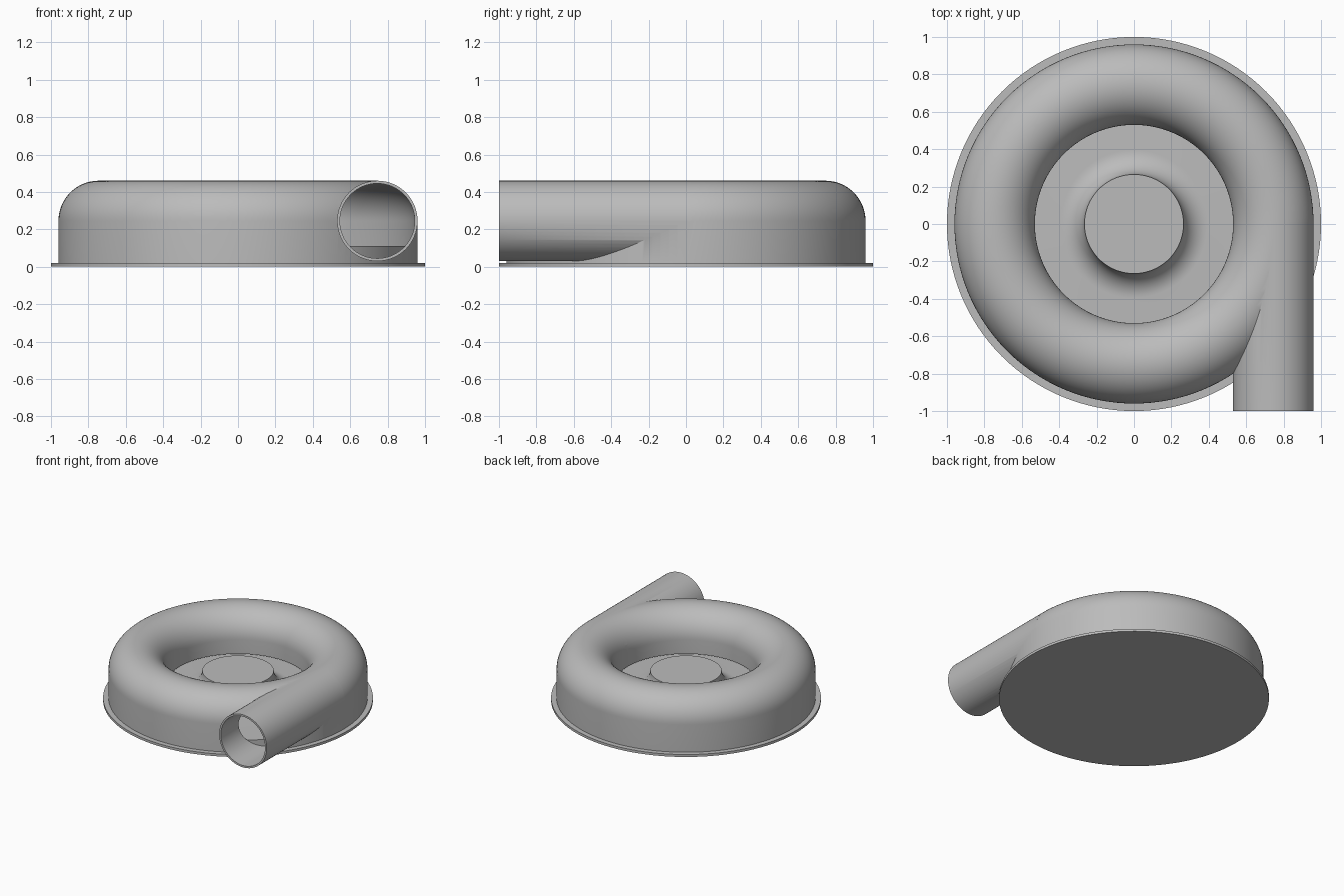
import bpy
import math
from math import sin, cos, pi, radians

cube = bpy.data.objects.get("Cube")
if cube:
    bpy.data.objects.remove(cube, do_unlink=True)

SEG = 128                  # steps around the main axis
RING, AXIS_Z = 0.745, 0.245  # centre of the scroll section
OUTER, BORE = 0.215, 0.2   # tube radii
FLOOR = 0.11               # raised floor inside the scroll

gray = bpy.data.materials.new("casing gray")
gray.use_nodes = True
color = (0.5, 0.5, 0.5, 1)
gray.diffuse_color = color
gray.node_tree.nodes["Principled BSDF"].inputs["Base Color"].default_value = color


def add_object(name, verts, faces):
    mesh = bpy.data.meshes.new(name)
    mesh.from_pydata(verts, [], faces)
    mesh.materials.append(gray)
    obj = bpy.data.objects.new(name, mesh)
    bpy.context.collection.objects.link(obj)
    return obj


def lathe(name, profile, closed):
    """Revolve (r, z) points, listed outward and up, around z."""
    n = len(profile)
    verts = [(r * cos(2 * pi * s / SEG), r * sin(2 * pi * s / SEG), z)
             for s in range(SEG) for r, z in profile]
    faces = []
    for s in range(SEG):
        a, b = s * n, (s + 1) % SEG * n
        for i in range(n if closed else n - 1):
            j = (i + 1) % n
            faces.append((a + i, b + i, b + j, a + j))
    if not closed:  # cap both ends of the profile
        faces.append([s * n for s in reversed(range(SEG))])
        faces.append([s * n + n - 1 for s in range(SEG)])
    return add_object(name, verts, faces)


def arch(radius, bottom_out, bottom_in):
    """Half-round section with straight legs."""
    arc = [(RING + radius * cos(pi * i / 32), AXIS_Z + radius * sin(pi * i / 32))
           for i in range(33)]
    return [(RING + radius, bottom_out)] + arc + [(RING - radius, bottom_in)]


def tube(name, radius, y0, y1):
    bpy.ops.mesh.primitive_cylinder_add(
        vertices=64, radius=radius, depth=y1 - y0,
        location=(RING, (y0 + y1) / 2, AXIS_Z), rotation=(radians(90), 0, 0))
    obj = bpy.context.object
    obj.name = name
    obj.data.materials.append(gray)
    return obj


def boolean(target, tool, operation):
    mod = target.modifiers.new(operation, 'BOOLEAN')
    mod.operation, mod.solver, mod.object = operation, 'EXACT', tool
    bpy.context.view_layer.objects.active = target
    bpy.ops.object.modifier_apply(modifier=mod.name)
    bpy.data.objects.remove(tool, do_unlink=True)


def smooth(obj):
    bpy.ops.object.select_all(action='DESELECT')
    obj.select_set(True)
    bpy.context.view_layer.objects.active = obj
    bpy.ops.object.shade_smooth_by_angle(angle=radians(30))


# Scroll casing with its tangential outlet, hollowed through
casing = lathe("scroll_casing", arch(OUTER, 0.015, FLOOR + 0.02), True)
boolean(casing, tube("outlet_pipe", OUTER, -1, 0.01), 'UNION')
boolean(casing, lathe("scroll_cavity", arch(BORE, 0, 0), True), 'DIFFERENCE')
boolean(casing, tube("outlet_bore", BORE, -1.1, 0.01), 'DIFFERENCE')
smooth(casing)

# Base flange, raised floor and flared hub
flare = [(0.395 - 0.13 * sin(pi / 2 * i / 12), 0.24 - 0.13 * cos(pi / 2 * i / 12))
         for i in range(13)]
base = lathe("base_and_hub", [(1, 0), (1, 0.02), (RING + BORE, 0.02),
                              (RING + BORE, FLOOR)] + flare, False)
smooth(base)
